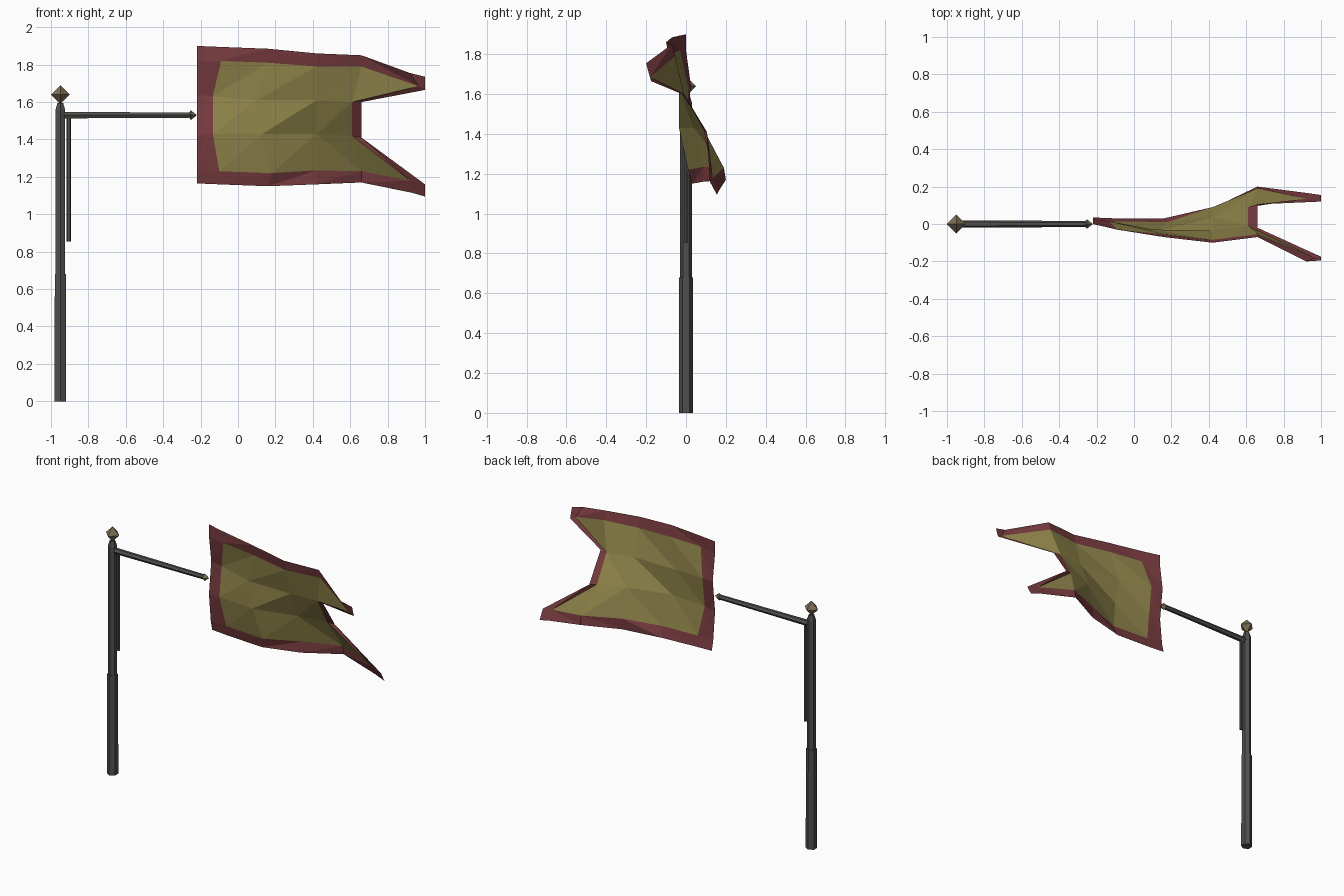
import bpy, bmesh, math
from mathutils import Vector

if "Cube" in bpy.data.objects:
    bpy.data.objects.remove(bpy.data.objects["Cube"])


def material(name, rgb):
    m = bpy.data.materials.new(name)
    m.diffuse_color = (*rgb, 1)
    m.use_nodes = True
    m.node_tree.nodes["Principled BSDF"].inputs["Base Color"].default_value = m.diffuse_color
    return m


IRON = material("dark_iron", (0.085, 0.08, 0.075))
BRASS = material("dull_brass", (0.2, 0.155, 0.09))
GOLD = material("gold_cloth", (0.28, 0.235, 0.07))
RED = material("red_border", (0.19, 0.045, 0.05))


def lathe(name, origin, axis, profile, sides, mat, turn=0.0):
    """Faceted solid from (distance along axis, radius) pairs."""
    bm = bmesh.new()
    rot = Vector((0, 0, 1)).rotation_difference(Vector(axis)).to_matrix()
    rings = []
    for d, r in profile:
        n = 1 if r == 0 else sides
        ring = []
        for i in range(n):
            a = turn + math.tau * i / sides
            p = rot @ Vector((r * math.cos(a), r * math.sin(a), d))
            ring.append(bm.verts.new(p + Vector(origin)))
        rings.append(ring)
    for a, b in zip(rings, rings[1:]):
        for i in range(sides):
            j = (i + 1) % sides
            quad = [a[i % len(a)], a[j % len(a)], b[j % len(b)], b[i % len(b)]]
            bm.faces.new(list(dict.fromkeys(quad)))
    for ring in (rings[0], rings[-1]):
        if len(ring) > 1:
            bm.faces.new(ring)
    finish(name, bm, [mat])


def finish(name, bm, mats, recalc=True):
    if recalc:
        bmesh.ops.recalc_face_normals(bm, faces=bm.faces)
    me = bpy.data.meshes.new(name)
    bm.to_mesh(me)
    bm.free()
    for m in mats:
        me.materials.append(m)
    bpy.context.collection.objects.link(bpy.data.objects.new(name, me))


# Upright pole, stepped and chamfered at the top
lathe("pole", (-0.95, 0, 0), (0, 0, 1),
      [(0, 0.036), (0.68, 0.034), (0.68, 0.029), (1.56, 0.029), (1.595, 0.018)],
      6, IRON, math.pi / 6)
lathe("finial", (-0.95, 0, 1.64), (0, 0, 1),
      [(-0.05, 0), (0, 0.05), (0.05, 0)], 4, BRASS)

# Cross arm with its pointed tip, and the hanging rod
lathe("cross_arm", (-0.95, 0, 1.53), (1, 0, 0),
      [(0, 0.02), (0.70, 0.016)], 6, IRON, math.pi / 6)
lathe("arm_tip", (-0.24, 0, 1.53), (1, 0, 0),
      [(-0.022, 0.012), (-0.012, 0.026), (0.02, 0)], 4, BRASS)
lathe("hanging_rod", (-0.905, 0, 0.855), (0, 0, 1),
      [(0, 0.011), (0.67, 0.011)], 6, IRON)

# Flag cloth: rows from top to bottom, points are (x, y, z)
ROWS = [
    [(-.22, 0, 1.90), (-.10, -.025, 1.895), (.16, -.07, 1.885), (.42, -.10, 1.86), (.66, -.07, 1.85)],
    [(-.22, 0, 1.82), (-.09, -.03, 1.82), (.16, -.055, 1.81), (.42, -.085, 1.79), (.66, -.055, 1.79)],
    [(-.22, .025, 1.64), (-.135, .015, 1.63), (.10, -.03, 1.61), (.42, -.035, 1.61), (.61, -.01, 1.60)],
    [(-.22, 0, 1.42), (-.135, -.01, 1.43), (.13, -.035, 1.43), (.42, .04, 1.43), (.61, .09, 1.42)],
    [(-.22, .02, 1.23), (-.10, .015, 1.23), (.18, .01, 1.22), (.42, .09, 1.235), (.66, .19, 1.23)],
    [(-.22, .035, 1.165), (-.10, .03, 1.16), (.16, .03, 1.15), (.42, .085, 1.16), (.66, .20, 1.17)],
]
bm = bmesh.new()
g = [[bm.verts.new(p) for p in row] for row in ROWS]


def face(mat, *vs):
    f = bm.faces.new(vs)
    f.material_index = mat


for r in range(5):
    for c in range(4):
        a, b, d, e = g[r][c], g[r + 1][c], g[r + 1][c + 1], g[r][c + 1]
        red = int(r in (0, 4) or c == 0)
        if c == 3 and r == 3:
            face(red, a, b, d), face(red, a, d, e)
        else:
            face(red, a, b, e), face(red, b, d, e)

# Notch edge and the two swallow tails
notch = [bm.verts.new(p) for p in [(.66, -.02, 1.60), (.66, .105, 1.41)]]
face(1, g[2][4], g[3][4], notch[1], notch[0])
TAILS = [
    (0, 1, 2, notch[0], [(.92, -.20, 1.755), (1, -.195, 1.735), (1, -.175, 1.665), (.965, -.18, 1.685)]),
    (5, 4, 3, notch[1], [(.93, .165, 1.115), (1, .155, 1.095), (1, .12, 1.16), (.92, .135, 1.18)]),
]
for edge, hem, mid, corner, pts in TAILS:
    out, tip, low, apex = [bm.verts.new(p) for p in pts]
    faces = [
        (1, g[edge][4], g[hem][4], apex), (1, g[edge][4], apex, out),
        (1, out, apex, low, tip),
        (0, g[hem][4], g[mid][4], apex),
        (1, g[mid][4], corner, apex), (1, corner, low, apex),
    ]
    for mat, *vs in faces:
        face(mat, *(vs if edge == 0 else vs[::-1]))
finish("flag", bm, [GOLD, RED])
